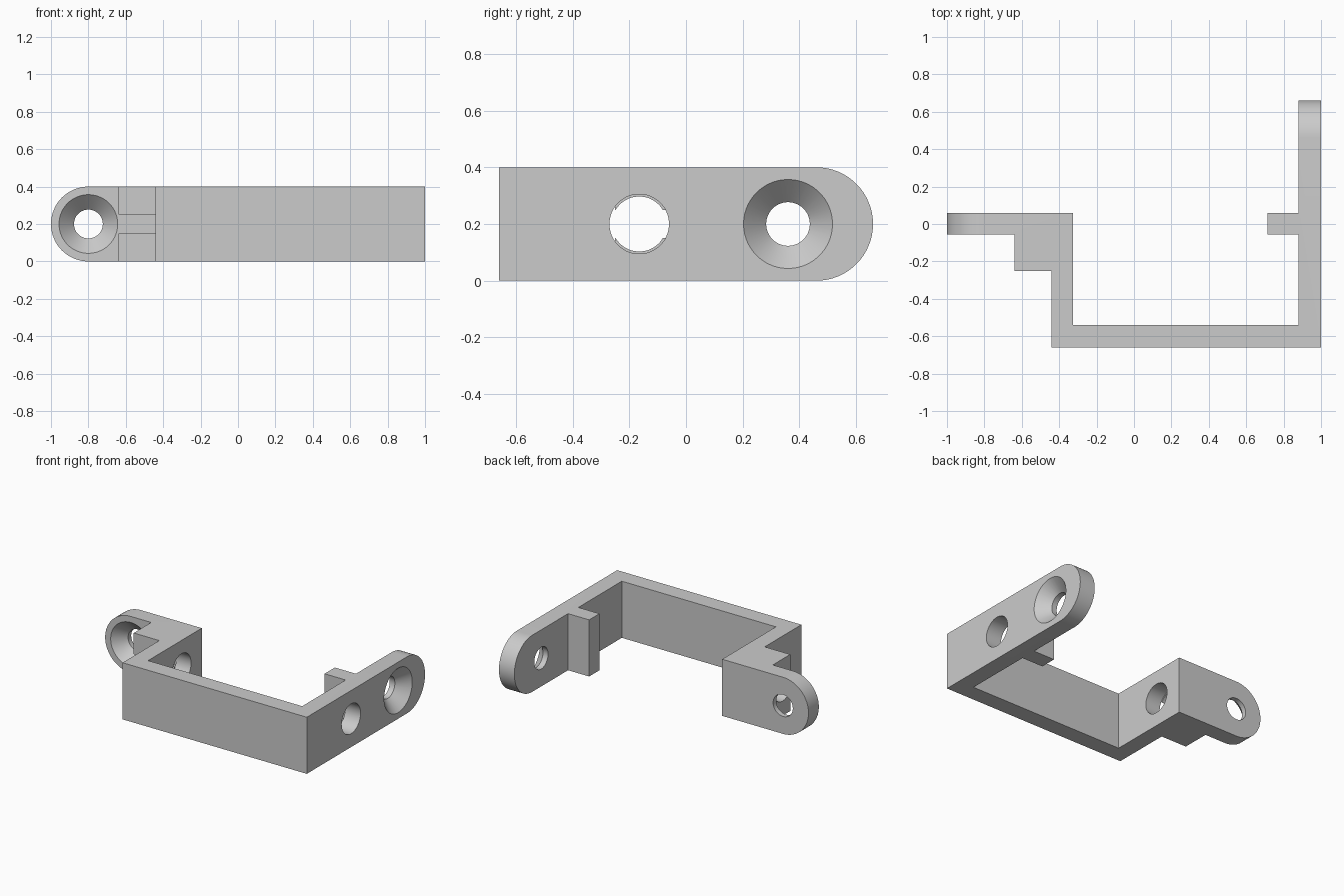
import bpy, bmesh
from math import sin, cos, pi

cube = bpy.data.objects.get("Cube")
if cube:
    bpy.data.objects.remove(cube, do_unlink=True)

HEIGHT = 0.4
MID = HEIGHT / 2
SEGMENTS = 64

# Turns profile coordinates (u, v) and distance w along an axis into x, y, z
PLACE = {
    "x": lambda u, v, w: (w, u, v),
    "y": lambda u, v, w: (u, w, v),
    "z": lambda u, v, w: (u, v, w),
}


def loft(name, axis, sections):
    """Closed solid through sections of (w, points) along an axis."""
    bm = bmesh.new()
    rings = [[bm.verts.new(PLACE[axis](u, v, w)) for u, v in pts] for w, pts in sections]
    bm.faces.new(rings[0])
    bm.faces.new(rings[-1])
    for a, b in zip(rings, rings[1:]):
        for i in range(len(a)):
            j = (i + 1) % len(a)
            bm.faces.new((a[i], a[j], b[j], b[i]))
    bmesh.ops.recalc_face_normals(bm, faces=bm.faces)
    mesh = bpy.data.meshes.new(name)
    bm.to_mesh(mesh)
    bm.free()
    obj = bpy.data.objects.new(name, mesh)
    bpy.context.collection.objects.link(obj)
    return obj


def prism(name, axis, lo, hi, pts):
    return loft(name, axis, [(lo, pts), (hi, pts)])


def circle(u, r):
    steps = [2 * pi * (i + 0.5) / SEGMENTS for i in range(SEGMENTS)]
    return [(u + r * cos(a), MID + r * sin(a)) for a in steps]


def screw_hole(name, axis, u, face, inward):
    """Through hole with a conical seat sunk into the given face."""
    rings = [(-0.02, 0.157), (0, 0.157), (0.08, 0.077), (0.2, 0.077)]
    return loft(name, axis, [(face + inward * d, circle(u, r)) for d, r in rings])


def end_rounder(name, axis, lo, hi, u, side):
    """Everything outside a half-round arm end."""
    n = SEGMENTS // 2
    arc = [(cos(-pi / 2 + pi * i / n), sin(-pi / 2 + pi * i / n)) for i in range(n + 1)]
    shape = arc + [(0, 1.5), (1.5, 1.5), (1.5, -1.5), (0, -1.5)]
    return prism(name, axis, lo, hi, [(u + side * MID * a, MID + MID * b) for a, b in shape])


# Bent strip with its inner post and corner block
bracket = prism("bracket", "z", 0, HEIGHT, [
    (-1, 0.06), (-1, -0.055), (-0.64, -0.055), (-0.64, -0.25), (-0.44, -0.25),
    (-0.44, -0.66), (1, -0.66), (1, 0.66), (0.88, 0.66), (0.88, 0.06),
    (0.715, 0.06), (0.715, -0.055), (0.88, -0.055), (0.88, -0.54),
    (-0.325, -0.54), (-0.325, 0.06)])

BORE = -0.165
cutters = [
    # Rounded arm ends
    end_rounder("right_end_cutter", "y", -0.1, 0.1, -0.8, -1),
    end_rounder("left_end_cutter", "x", 0.8, 1.1, 0.46, 1),
    # Countersunk screw holes
    screw_hole("right_screw_cutter", "y", -0.8, -0.055, 1),
    screw_hole("left_screw_cutter", "x", 0.36, 1, -1),
    # Plain cross bore through both walls and the block
    prism("left_bore_cutter", "x", 0.8, 1.1, circle(BORE, 0.105)),
    prism("right_bore_cutter", "x", -0.44, -0.2, circle(BORE, 0.105)),
    prism("block_bore_cutter", "x", -0.7, -0.43, circle(BORE, 0.097)),
    # Slot that splits the block into two halves
    prism("block_slot_cutter", "x", -0.65, -0.44,
          [(-0.3, 0.15), (-0.055, 0.15), (-0.055, 0.25), (-0.3, 0.25)]),
]
for cutter in cutters:
    cutter.hide_render = True
    cut = bracket.modifiers.new(cutter.name, "BOOLEAN")
    cut.operation = "DIFFERENCE"
    cut.solver = "EXACT"
    cut.object = cutter

# Bake the cuts and remove the cutters
bpy.context.view_layer.update()
graph = bpy.context.evaluated_depsgraph_get()
baked = bpy.data.meshes.new_from_object(bracket.evaluated_get(graph))
bracket.modifiers.clear()
bracket.data = baked
for cutter in cutters:
    bpy.data.objects.remove(cutter, do_unlink=True)

# Single grey finish
grey = bpy.data.materials.new("light_grey")
grey.use_nodes = True
colour = (0.6, 0.6, 0.6, 1)
grey.diffuse_color = colour
grey.node_tree.nodes["Principled BSDF"].inputs["Base Color"].default_value = colour
baked.materials.clear()
baked.materials.append(grey)

bpy.ops.object.select_all(action="DESELECT")
bracket.select_set(True)
bpy.context.view_layer.objects.active = bracket
bpy.ops.object.shade_smooth_by_angle()
